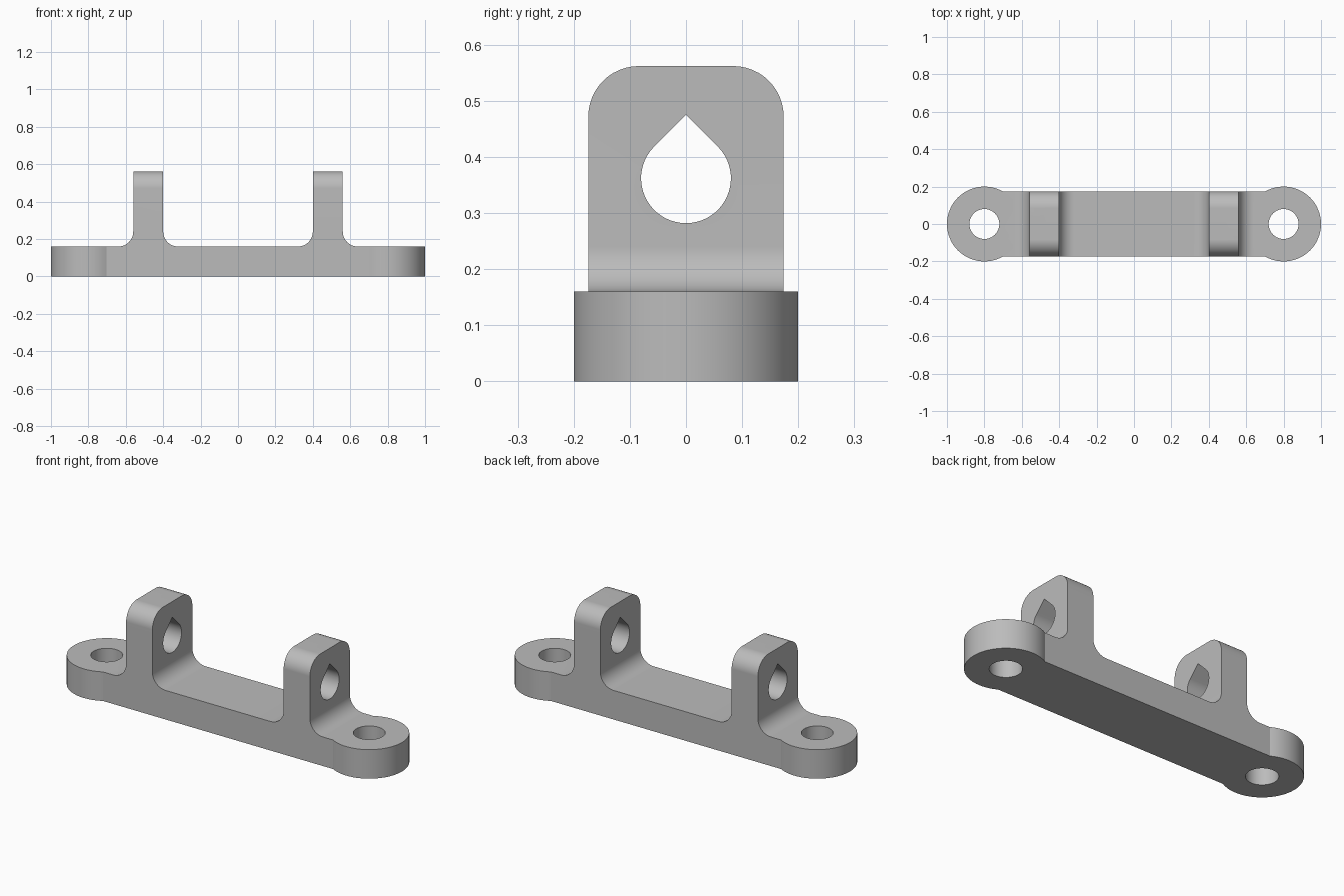
import bpy
import bmesh
from math import sin, cos, pi, radians
from mathutils import Vector

if "Cube" in bpy.data.objects:
    bpy.data.objects.remove(bpy.data.objects["Cube"], do_unlink=True)

# Main dimensions
BASE_H, TOP_H, HALF_W = 0.16, 0.562, 0.174
END_X, END_R, HOLE_R = 0.8, 0.2, 0.08
LUG_IN, LUG_OUT, FILLET, CORNER = 0.4, 0.56, 0.08, 0.09
EYE_Z = 0.362

grey = bpy.data.materials.new("plain_grey")
grey.use_nodes = True
colour = (0.5, 0.5, 0.5, 1)
grey.diffuse_color = colour
grey.node_tree.nodes["Principled BSDF"].inputs["Base Color"].default_value = colour


def arc(cx, cy, r, start, end, steps=12):
    """Points along an arc, angles in degrees."""
    angles = [radians(start + (end - start) * i / steps) for i in range(steps + 1)]
    return [(cx + r * cos(a), cy + r * sin(a)) for a in angles]


def prism(name, outline, axis, low, high):
    """Extrude a closed 2D outline along x, y or z."""
    place = {"x": lambda p: (low, p[0], p[1]),
             "y": lambda p: (p[0], low, p[1]),
             "z": lambda p: (p[0], p[1], low)}[axis]
    offset = Vector([high - low if a == axis else 0 for a in "xyz"])
    bm = bmesh.new()
    face = bm.faces.new([bm.verts.new(place(p)) for p in outline])
    new = bmesh.ops.extrude_face_region(bm, geom=[face])["geom"]
    bmesh.ops.translate(bm, vec=offset,
                        verts=[v for v in new if isinstance(v, bmesh.types.BMVert)])
    bmesh.ops.recalc_face_normals(bm, faces=bm.faces)
    mesh = bpy.data.meshes.new(name)
    bm.to_mesh(mesh)
    bm.free()
    mesh.materials.append(grey)
    ob = bpy.data.objects.new(name, mesh)
    bpy.context.collection.objects.link(ob)
    return ob


def combine(body, tool, operation):
    """Apply a boolean and remove the tool."""
    mod = body.modifiers.new(operation.lower(), "BOOLEAN")
    mod.object, mod.operation, mod.solver = tool, operation, "EXACT"
    bpy.context.view_layer.objects.active = body
    bpy.ops.object.modifier_apply(modifier=mod.name)
    bpy.data.objects.remove(tool, do_unlink=True)


# Bar with two upright lugs, filleted into the bar
half = [(END_X, 0), (END_X, BASE_H)]
half += arc(LUG_OUT + FILLET, BASE_H + FILLET, FILLET, 270, 180)
half += [(LUG_OUT, TOP_H), (LUG_IN, TOP_H)]
half += arc(LUG_IN - FILLET, BASE_H + FILLET, FILLET, 0, -90)
profile = half + [(-x, z) for x, z in reversed(half)]
body = prism("bracket_body", profile, "y", -HALF_W, HALF_W)

# Round the upper corners of the lugs
corner = arc(HALF_W - CORNER, TOP_H - CORNER, CORNER, 0, 90)
side = [(HALF_W, 0)] + corner
side += [(-y, z) for y, z in reversed(side)]
combine(body, prism("corner_shape", side, "x", -1, 1), "INTERSECT")

# Round mounting ends
for s in (-1, 1):
    disc = arc(s * END_X, 0, END_R, 0, 360, 64)[:-1]
    combine(body, prism("mounting_end", disc, "z", 0, BASE_H), "UNION")

# Vertical screw holes
for s in (-1, 1):
    circle = arc(s * END_X, 0, HOLE_R, 0, 360, 48)[:-1]
    combine(body, prism("screw_hole", circle, "z", -0.1, 0.3), "DIFFERENCE")

# Teardrop eye through both lugs
drop = arc(0, EYE_Z, HOLE_R, 135, 405, 40) + [(0, EYE_Z + HOLE_R * 2 ** 0.5)]
combine(body, prism("teardrop_eye", drop, "x", -1, 1), "DIFFERENCE")

# Smooth curves, crisp edges
bpy.ops.object.select_all(action="DESELECT")
body.select_set(True)
bpy.context.view_layer.objects.active = body
bpy.ops.object.shade_smooth_by_angle(angle=radians(25))
weighted = body.modifiers.new("even_shading", "WEIGHTED_NORMAL")
weighted.keep_sharp = True
